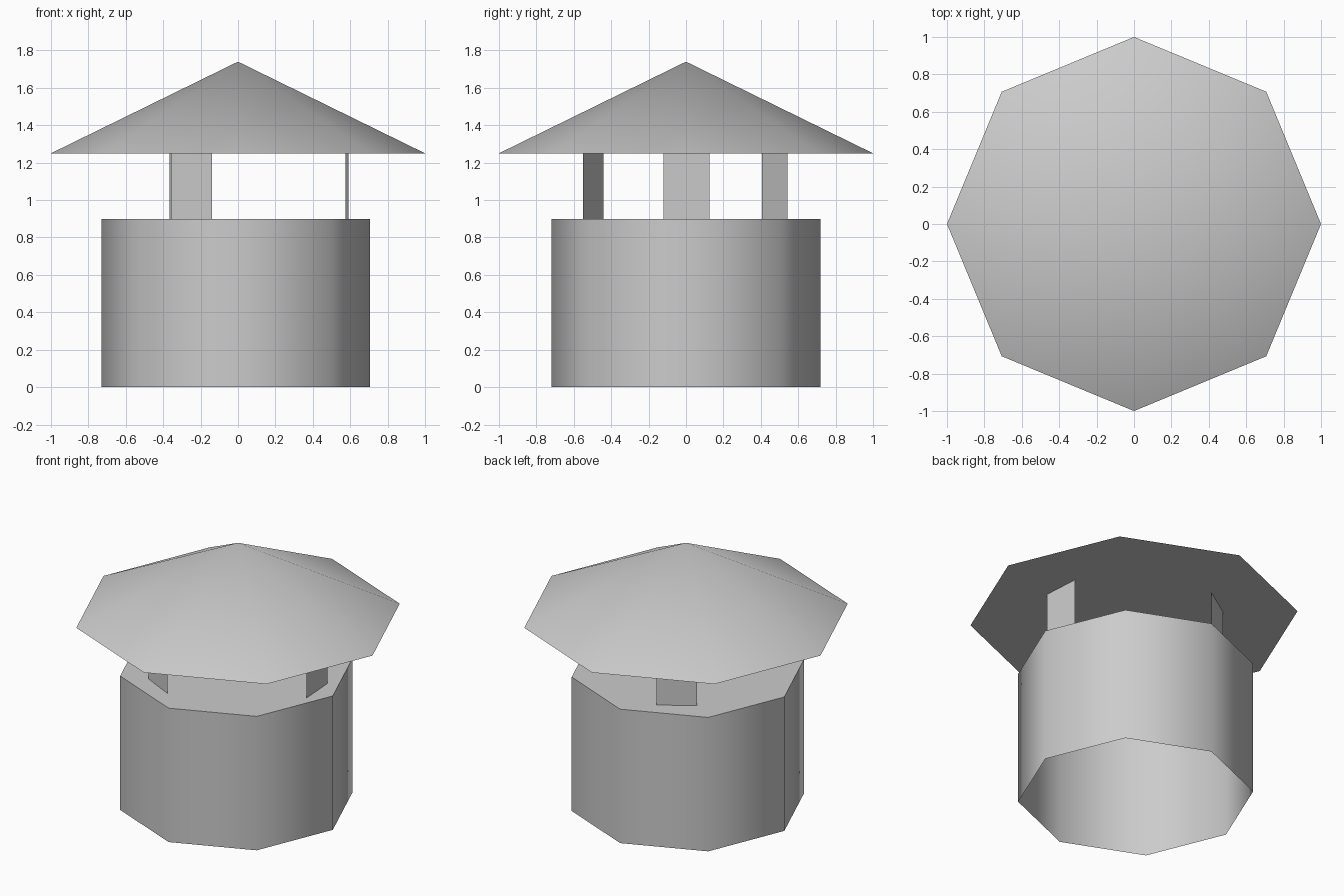
import bpy
import bmesh
import math
from mathutils import Matrix

cube = bpy.data.objects.get("Cube")
if cube:
    bpy.data.objects.remove(cube, do_unlink=True)

grey = bpy.data.materials.new("plain_grey")
grey.use_nodes = True
colour = (0.6, 0.6, 0.6, 1)
grey.diffuse_color = colour
grey.node_tree.nodes["Principled BSDF"].inputs["Base Color"].default_value = colour

SIDES = 8
BODY_TOP, EAVES, APEX = 0.9, 1.25, 1.74


def add_object(name, bm, location=(0, 0, 0), turn=0, smooth=False):
    mesh = bpy.data.meshes.new(name)
    bm.to_mesh(mesh)
    bm.free()
    mesh.materials.append(grey)
    obj = bpy.data.objects.new(name, mesh)
    obj.location = location
    obj.rotation_euler.z = turn
    bpy.context.collection.objects.link(obj)
    if smooth:
        bpy.ops.object.select_all(action="DESELECT")
        obj.select_set(True)
        bpy.context.view_layer.objects.active = obj
        bpy.ops.object.shade_smooth_by_angle(angle=math.radians(60))
    return obj


def tapered(bottom, top, low, high):
    bm = bmesh.new()
    bmesh.ops.create_cone(bm, cap_ends=True, segments=SIDES, radius1=bottom,
                          radius2=top, depth=high - low,
                          matrix=Matrix.Translation((0, 0, (low + high) / 2)))
    bmesh.ops.remove_doubles(bm, verts=bm.verts, dist=0.0001)
    return bm


# Drum with a closed top and an open bottom
bm = tapered(0.718, 0.718, 0, BODY_TOP)
bm.normal_update()
floor = [f for f in bm.faces if f.normal.z < -0.9]
bmesh.ops.delete(bm, geom=floor, context="FACES_ONLY")
add_object("drum", bm, (-0.013, 0, 0), smooth=True)

# Conical roof with a flat underside
add_object("roof", tapered(1, 0, EAVES, APEX), smooth=True)

# Three flat struts around the drum, facing outwards
for i in range(3):
    angle = math.radians(120 * i)
    bm = bmesh.new()
    half = 0.123
    corners = [(0, -half, BODY_TOP), (0, half, BODY_TOP),
               (0, half, EAVES), (0, -half, EAVES)]
    bm.faces.new([bm.verts.new(c) for c in corners])
    spot = (0.024 + 0.56 * math.cos(angle + 0.016),
            -0.006 + 0.56 * math.sin(angle + 0.016), 0)
    add_object(f"strut_{i + 1}", bm, spot, angle + math.radians(3.7))
